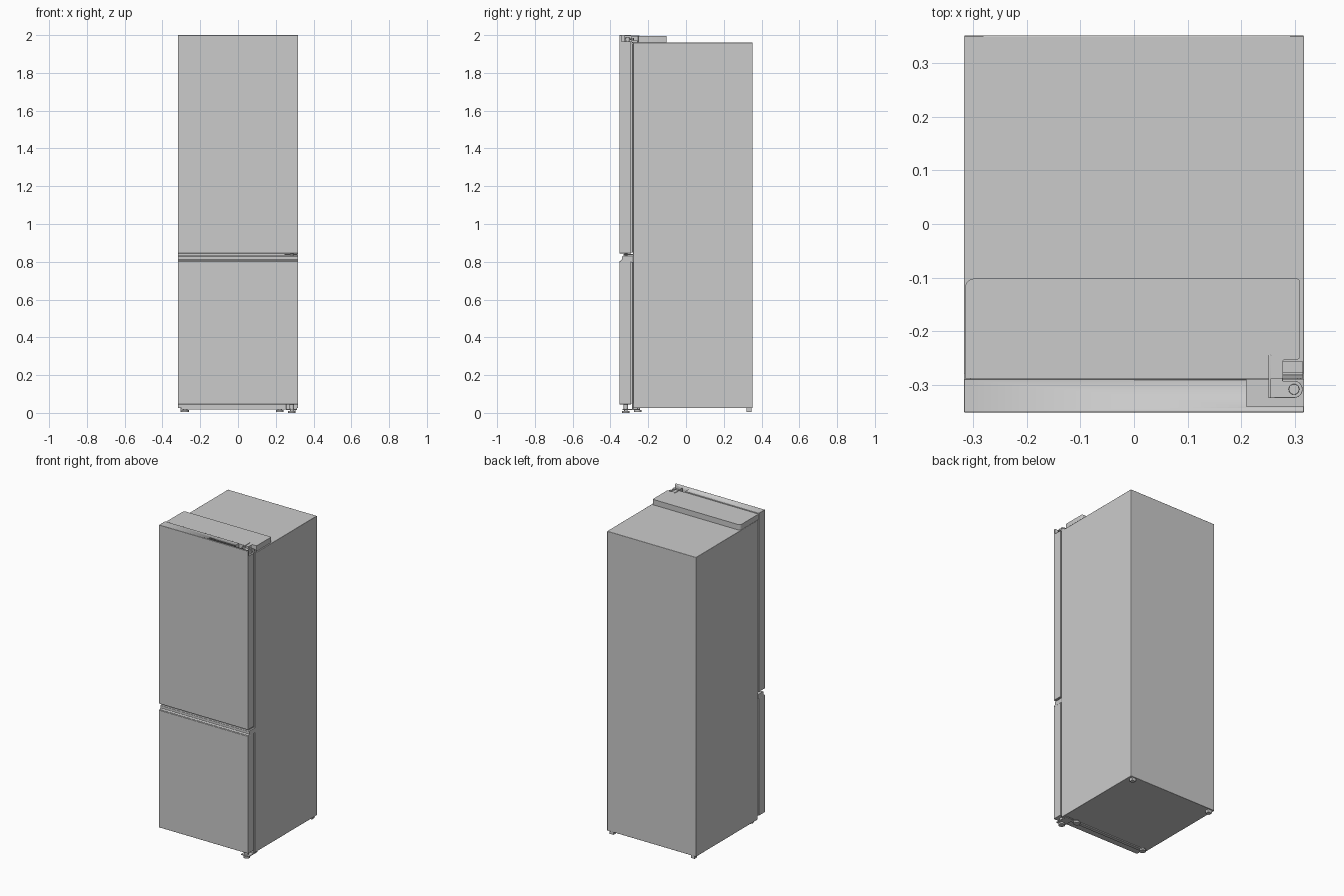
import bpy, bmesh
from math import sin, cos, pi, radians

if "Cube" in bpy.data.objects:
    bpy.data.objects.remove(bpy.data.objects["Cube"])


def finish(obj, bevel):
    bpy.context.collection.objects.link(obj)
    if bevel:
        m = obj.modifiers.new("Bevel", 'BEVEL')
        m.width, m.segments = bevel, 2
        m.limit_method, m.angle_limit = 'ANGLE', radians(40)
    bpy.ops.object.select_all(action='DESELECT')
    bpy.context.view_layer.objects.active = obj
    obj.select_set(True)
    bpy.ops.object.shade_smooth_by_angle(angle=radians(35))
    return obj


def prism(name, pts, lo, hi, axis='z', bevel=0.001):
    """Extrude an outline: axis z uses (x, y) points, axis x uses (y, z) points."""
    bm = bmesh.new()
    vs = [bm.verts.new((a, b, lo) if axis == 'z' else (lo, a, b)) for a, b in pts]
    face = bm.faces.new(vs)
    out = bmesh.ops.extrude_face_region(bm, geom=[face])
    d = (0, 0, hi - lo) if axis == 'z' else (hi - lo, 0, 0)
    bmesh.ops.translate(bm, vec=d, verts=[g for g in out['geom'] if isinstance(g, bmesh.types.BMVert)])
    bmesh.ops.recalc_face_normals(bm, faces=bm.faces)
    me = bpy.data.meshes.new(name)
    bm.to_mesh(me)
    bm.free()
    return finish(bpy.data.objects.new(name, me), bevel)


def box(name, x0, x1, y0, y1, z0, z1, bevel=0.001):
    return prism(name, [(x0, y0), (x1, y0), (x1, y1), (x0, y1)], z0, z1, bevel=bevel)


def arc(cx, cy, r, a0, a1, n=8):
    return [(cx + r * cos(radians(a0 + (a1 - a0) * i / n)),
             cy + r * sin(radians(a0 + (a1 - a0) * i / n))) for i in range(n + 1)]


def disc(name, x, y, r, z0, z1, bevel=0.001):
    return prism(name, arc(x, y, r, 0, 345, 23), z0, z1, bevel=bevel)


W = 0.318

# Cabinet
box("cabinet", -W, W, -0.28, 0.352, 0.025, 1.96, 0.002)

# Upper door with a hinge pocket cut behind its front lip
upper = box("upper_door", -W, W, -0.352, -0.29, 0.845, 2.0, 0.0015)
pocket = box("hinge_pocket_cutter", 0.21, 0.34, -0.341, -0.27, 1.965, 2.05, 0)
pocket.hide_render = True
pocket.hide_viewport = True
cut = upper.modifiers.new("Pocket", 'BOOLEAN')
cut.operation, cut.object = 'DIFFERENCE', pocket
cut.solver = 'EXACT'

# Lower door
box("lower_door", -W, W, -0.352, -0.29, 0.045, 0.803, 0.0015)

# Door gaskets: recessed core with a thin rib
for name, z0, z1 in (("upper", 0.848, 1.955), ("lower", 0.05, 0.80)):
    box(name + "_gasket", -W + 0.012, W - 0.012, -0.292, -0.278, z0, z1, 0)
    box(name + "_gasket_rib", -W + 0.004, W - 0.004, -0.287, -0.284, z0, z1, 0)

# Grip strip over the lower door, with a scooped front
prism("grip_strip", [(-0.28, 0.802), (-0.348, 0.802), (-0.347, 0.807), (-0.338, 0.812),
                     (-0.338, 0.828), (-0.333, 0.832), (-0.28, 0.832)], -W, W, 'x', 0.0005)

# Middle hinge
box("middle_hinge_plate", 0.245, 0.312, -0.33, -0.275, 0.835, 0.84, 0.0005)
disc("middle_hinge_pin", 0.285, -0.318, 0.008, 0.83, 0.85, 0)

# Control cover on top, notched around the hinge
cover = [(-0.316, -0.289), (0.278, -0.289), (0.278, -0.258)]
cover += arc(0.283, -0.258, 0.005, 180, 90, 4) + [(0.305, -0.253)]
cover += arc(0.305, -0.248, 0.005, -90, 0, 4) + arc(0.304, -0.108, 0.006, 0, 90, 4)
cover += arc(-0.298, -0.12, 0.018, 90, 180)
prism("top_cover", cover, 1.958, 1.995, bevel=0)

# Top hinge
arm = [(0.255, -0.28), (0.255, -0.325)] + arc(0.299, -0.309, 0.016, -90, 90, 12) + [(0.278, -0.293), (0.278, -0.28)]
prism("top_hinge_arm", arm, 1.974, 1.982, bevel=0.0005)
box("top_hinge_flange", 0.251, 0.256, -0.325, -0.245, 1.965, 1.998, 0.0005)
box("top_hinge_base", 0.256, 0.316, -0.289, -0.257, 1.96, 1.972, 0.0005)
for i, y in enumerate((-0.286, -0.279)):
    box(f"top_hinge_ridge_{i}", 0.256, 0.316, y - 0.0025, y + 0.0025, 1.97, 1.984, 0.0005)
disc("top_hinge_pin", 0.299, -0.309, 0.01, 1.96, 1.99)

# Front rail under the cabinet
box("front_rail", -0.30, 0.30, -0.278, -0.255, 0.018, 0.027)

# Front levelling feet and rear feet
for side, x in (("left", -0.28), ("right", 0.222)):
    disc(f"front_foot_{side}", x, -0.255, 0.02, 0.005, 0.016)
    disc(f"front_foot_stem_{side}", x, -0.255, 0.012, 0.014, 0.03, 0)
for side, s in (("left", -1), ("right", 1)):
    box(f"rear_foot_{side}", s * 0.29 - 0.014, s * 0.29 + 0.014, 0.32, 0.346, 0.005, 0.028)

# Bottom hinge bracket with its adjustable foot and pin
box("bottom_hinge_plate", 0.255, 0.312, -0.335, -0.245, 0.014, 0.02)
box("bottom_hinge_back", 0.255, 0.312, -0.285, -0.277, 0.014, 0.05)
disc("bottom_hinge_pin", 0.285, -0.318, 0.012, 0.016, 0.05)
disc("bottom_hinge_foot", 0.285, -0.318, 0.02, 0.0, 0.01)
disc("bottom_hinge_stem", 0.285, -0.318, 0.009, 0.008, 0.016, 0)
